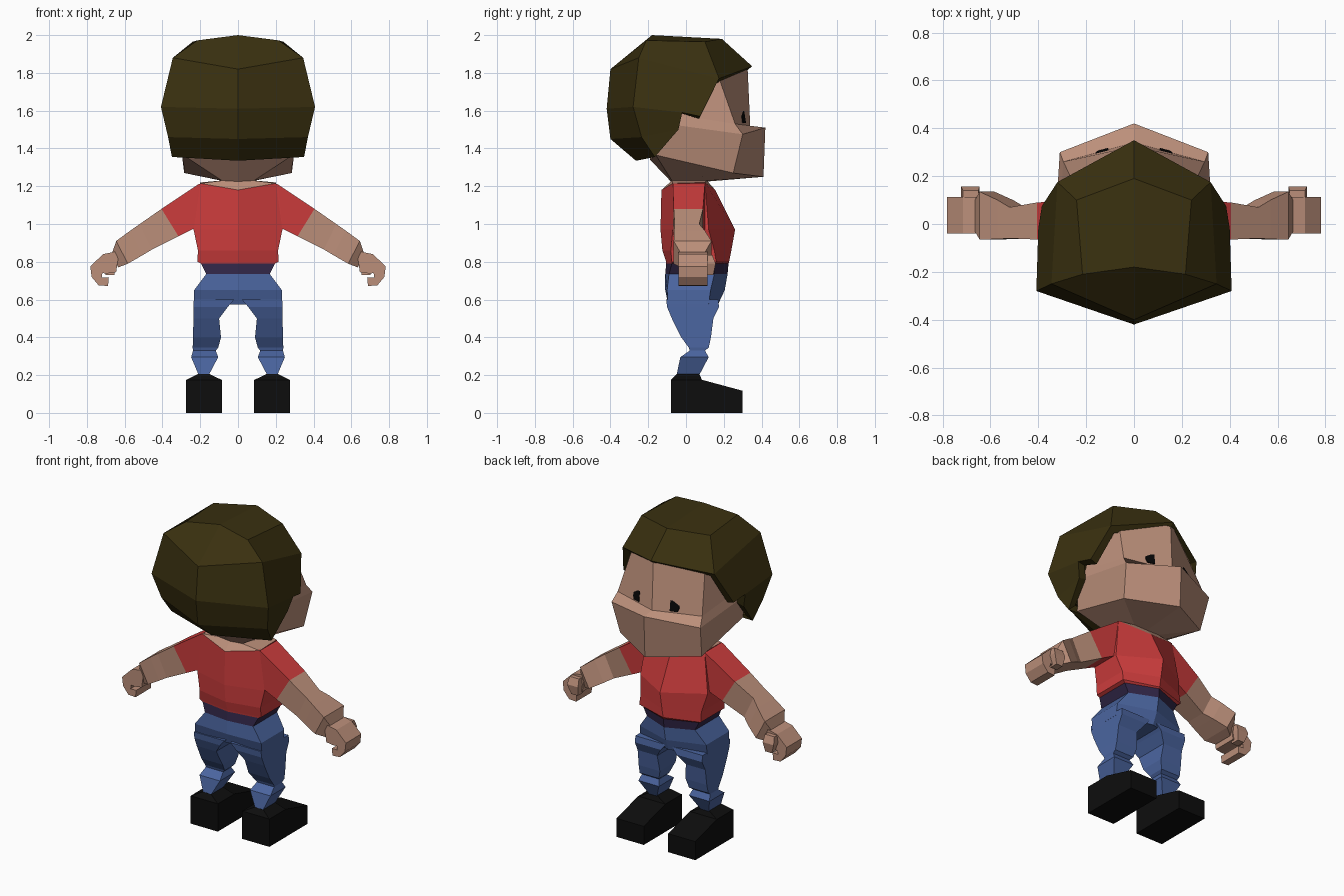
import bpy, bmesh

cube = bpy.data.objects.get("Cube")
if cube:
    bpy.data.objects.remove(cube, do_unlink=True)


def material(name, r, g, b):
    m = bpy.data.materials.new(name)
    m.use_nodes = True
    m.diffuse_color = (r, g, b, 1)
    bsdf = m.node_tree.nodes["Principled BSDF"]
    bsdf.inputs["Base Color"].default_value = (r, g, b, 1)
    bsdf.inputs["Roughness"].default_value = 0.9
    return m


SKIN = material("skin", 0.50, 0.275, 0.195)
HAIR = material("dark olive hair", 0.042, 0.030, 0.005)
RED = material("red shirt", 0.60, 0.045, 0.045)
BLUE = material("denim blue", 0.07, 0.13, 0.35)
BELT = material("dark purple belt", 0.03, 0.019, 0.062)
BLACK = material("black shoe", 0.004, 0.004, 0.004)
EYE = material("eye black", 0.002, 0.002, 0.002)


def build(name, verts, faces, mat, mirror=False):
    """Flat-shaded mesh; mirror adds the other half and welds it at x = 0."""
    bm = bmesh.new()
    for s in ((1, -1) if mirror else (1,)):
        vs = [bm.verts.new((x * s, y, z)) for x, y, z in verts]
        for f in faces:
            bm.faces.new([vs[i] for i in f])
    bmesh.ops.remove_doubles(bm, verts=bm.verts, dist=0.0005)
    bmesh.ops.recalc_face_normals(bm, faces=bm.faces)
    me = bpy.data.meshes.new(name)
    bm.to_mesh(me)
    bm.free()
    me.materials.append(mat)
    ob = bpy.data.objects.new(name, me)
    bpy.context.collection.objects.link(ob)
    return ob


def loft(name, rings, mat, half=False):
    """Skin over rings of equal point count. half = right-hand halves, mirrored."""
    n = len(rings[0])
    verts = [p for r in rings for p in r]
    faces = []
    for k in range(len(rings) - 1):
        for i in range(n - 1 if half else n):
            j = (i + 1) % n
            faces.append((k * n + i, k * n + j, k * n + n + j, k * n + n + i))
    faces += [tuple(range(n)), tuple(range(len(verts) - n, len(verts)))]
    return build(name, verts, faces, mat, half)


def rect(x0, x1, y0, y1, z):
    return [(x0, y0, z), (x1, y0, z), (x1, y1, z), (x0, y1, z)]


def hexa(z, back, xb, yb, xf, yf, front):
    """Half of a six-sided body ring, from back centre to front centre."""
    return [(0, back, z), (xb, yb, z), (xf, yf, z), (0, front, z)]


# Head with a jutting lower face
neck_ring = [(0, -.08, 1.225), (.085, -.075, 1.23), (.09, .11, 1.23), (0, .115, 1.225)]
loft("head", [
    neck_ring,
    [(0, -.19, 1.34), (.29, -.16, 1.365), (.285, .25, 1.27), (0, .41, 1.25)],
    [(0, -.20, 1.50), (.335, -.10, 1.53), (.31, .30, 1.475), (0, .42, 1.51)],
    [(0, -.20, 1.56), (.32, -.05, 1.58), (.295, .26, 1.53), (0, .34, 1.52)],
    [(0, -.15, 1.88), (.27, -.05, 1.84), (.25, .165, 1.80), (0, .325, 1.85)],
], SKIN, half=True)

# Hair shell: crown, upper, middle, lower and bottom rows
hair = build("hair", [
    (0, .19, 1.98), (.24, .10, 1.965), (.215, -.21, 1.972), (0, -.18, 2.0),
    (0, .35, 1.835), (.32, .175, 1.77), (.345, -.25, 1.88), (0, -.40, 1.82),
    (.385, .075, 1.57), (.40, -.02, 1.59), (.408, -.28, 1.62), (0, -.42, 1.61),
    (.375, -.04, 1.50), (.37, -.235, 1.46), (0, -.40, 1.45),
    (.35, -.165, 1.355), (0, -.265, 1.335), (0, -.15, 1.37),
], [
    (0, 1, 2, 3), (0, 4, 5, 1), (1, 5, 6, 2), (2, 6, 7, 3),
    (5, 8, 9, 10, 6), (6, 10, 11, 7), (9, 12, 13, 10), (10, 13, 14, 11),
    (12, 15, 13), (13, 15, 16, 14), (15, 17, 16),
], HAIR, mirror=True)
rim = hair.modifiers.new("thickness", "SOLIDIFY")
rim.thickness = 0.05
rim.offset = -1


# Eyes: thin plates lying on the sloped forehead
def forehead(x, z):
    t = (z - 1.525) / 0.30
    mid, corner, width = .34 - .015 * t, .26 - .095 * t, .295 - .045 * t
    return mid + (corner - mid) * x / width


eye_outline = [(.108, 1.535), (.152, 1.535), (.160, 1.555), (.160, 1.63),
               (.148, 1.645), (.118, 1.645), (.106, 1.63)]
for side, s in (("left", 1), ("right", -1)):
    loft(side + "_eye", [[(s * x, forehead(x, z) + d, z) for x, z in eye_outline]
                         for d in (0, .009)], EYE)

# Torso, collar skin, belt and hips
top = [(0, -.13, 1.18), (.20, -.07, 1.215), (.20, .10, 1.22), (0, .155, 1.18)]
waist = hexa(.79, -.105, .195, -.075, .195, .15, .225)
belt_low = hexa(.735, -.11, .168, -.09, .168, .15, .22)
loft("shirt", [
    top,
    hexa(.97, -.135, .235, -.07, .235, .12, .26),
    hexa(.86, -.125, .212, -.08, .212, .15, .24),
    hexa(.80, -.105, .215, -.075, .215, .16, .228),
    waist], RED, half=True)
loft("neck", [top, neck_ring], SKIN, half=True)
loft("belt", [waist, belt_low], BELT, half=True)
loft("hips", [
    belt_low,
    hexa(.65, -.11, .232, -.10, .232, .13, .205),
    hexa(.575, -.07, .235, -.095, .235, .12, .17)], BLUE, half=True)

# Side-view outlines for shoe and curled hand
shoe_side = [(-.08, 0), (.30, 0), (.30, .117), (.085, .175), (-.08, .175)]
hand_outline = [(.635, .815), (.645, .855), (.715, .84), (.782, .775), (.775, .72),
                (.738, .675), (.688, .672), (.684, .716), (.722, .716),
                (.718, .74), (.695, .738), (.645, .745)]


def arm_ring(s, xt, zt, xb, zb, y0, y1):
    return [(s * xt, y0, zt), (s * xt, y1, zt), (s * xb, y1, zb), (s * xb, y0, zb)]


def flip(rings, s):
    return [[(s * x, y, z) for x, y, z in r] for r in rings]


for side, s in (("left", 1), ("right", -1)):
    # Leg pinched at the knee cuff and ankle
    loft(side + "_leg", flip([
        rect(.02, .234, -.105, .17, .60),
        rect(.055, .235, -.10, .175, .56),
        rect(.10, .236, -.075, .145, .50),
        rect(.09, .238, -.025, .132, .40),
        rect(.105, .24, .015, .12, .345),
        rect(.118, .238, .02, .10, .33),
        rect(.105, .248, -.03, .12, .295),
        rect(.155, .208, -.05, .07, .20)], s), BLUE)

    # Shoe and its raised ankle cap
    loft(side + "_shoe", [[(s * x, y, z) for y, z in shoe_side]
                          for x in (.085, .275)], BLACK)
    loft(side + "_shoe_cap", flip([
        rect(.085, .275, -.08, .085, .174),
        rect(.152, .212, -.05, .07, .206)], s), BLACK)

    # Sleeve and bare arm
    sleeve_end = arm_ring(s, .405, 1.08, .315, .935, -.065, .09)
    loft(side + "_sleeve", [
        arm_ring(s, .19, 1.217, .20, .95, -.07, .10),
        arm_ring(s, .21, 1.21, .235, .975, -.07, .10), sleeve_end], RED)
    loft(side + "_arm", [
        sleeve_end,
        arm_ring(s, .52, 1.0, .455, .865, -.06, .07),
        arm_ring(s, .57, .965, .505, .835, -.063, .10),
        arm_ring(s, .645, .91, .583, .79, -.065, .135),
        arm_ring(s, .665, .85, .635, .77, -.03, .10)], SKIN)

    # Hand curled into a hook, with a thumb block on the face side
    loft(side + "_hand", [[(s * x, y, z) for x, z in hand_outline]
                          for y in (-.04, .113)], SKIN)
    loft(side + "_thumb", flip([
        rect(.65, .715, .09, .14, .835),
        rect(.645, .722, .095, .157, .79),
        rect(.655, .70, .09, .145, .73)], s), SKIN)
